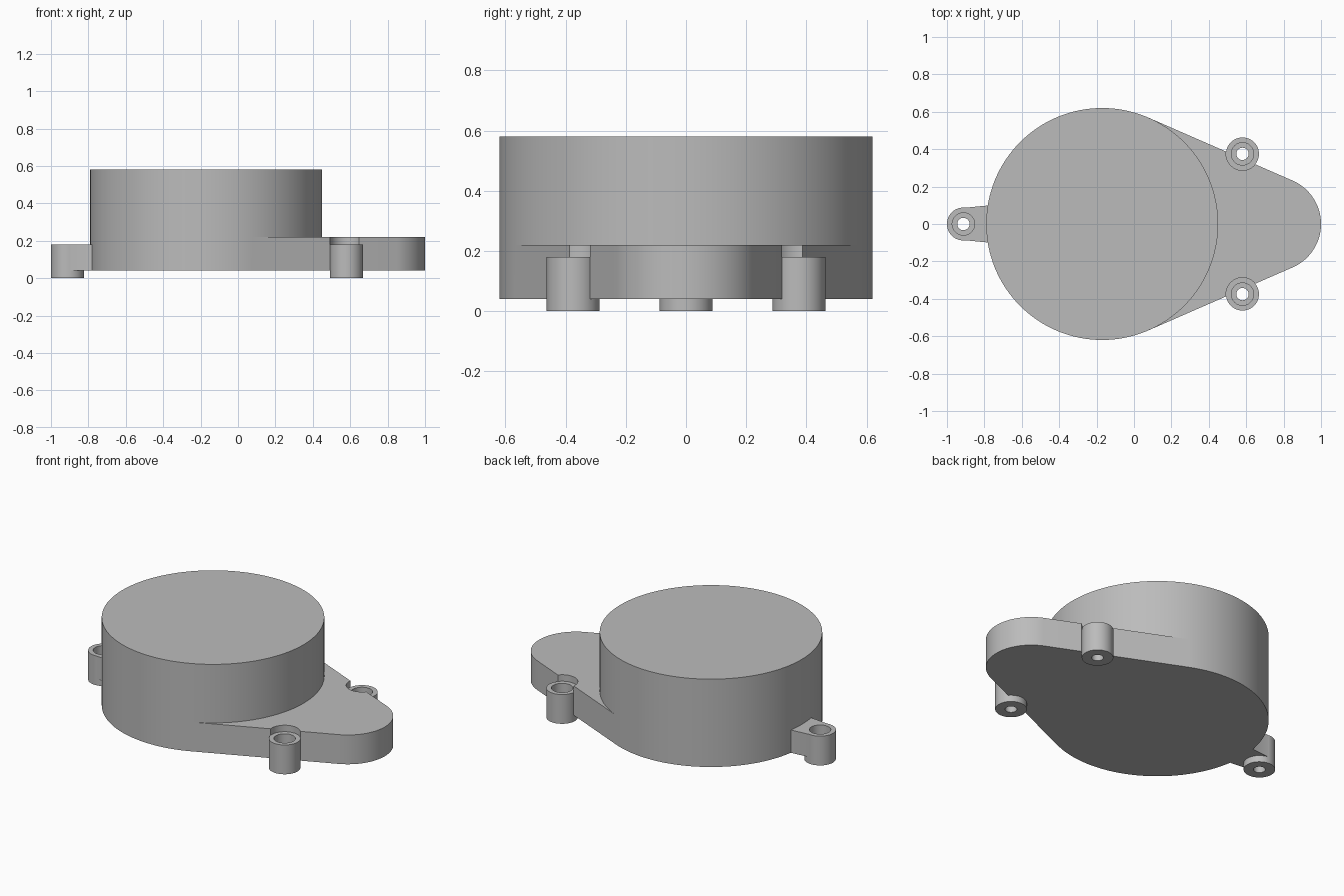
import bpy, bmesh
from math import pi, cos, sin, acos

if "Cube" in bpy.data.objects:
    bpy.data.objects.remove(bpy.data.objects["Cube"], do_unlink=True)

grey = bpy.data.materials.new("plain grey")
grey.use_nodes = True
colour = (0.5, 0.5, 0.5, 1)
grey.diffuse_color = colour
grey.node_tree.nodes["Principled BSDF"].inputs["Base Color"].default_value = colour


def arc(cx, cy, r, start, end, steps):
    return [(cx + r * cos(start + (end - start) * i / steps),
             cy + r * sin(start + (end - start) * i / steps)) for i in range(steps + 1)]


def prism(name, outline, z0, z1):
    """Extrude a counter-clockwise outline from z0 to z1."""
    bm = bmesh.new()
    base = bm.faces.new([bm.verts.new((x, y, z0)) for x, y in outline])
    top = bmesh.ops.extrude_face_region(bm, geom=[base], use_keep_orig=True)["geom"]
    for v in top:
        if isinstance(v, bmesh.types.BMVert):
            v.co.z = z1
    bmesh.ops.recalc_face_normals(bm, faces=bm.faces)
    mesh = bpy.data.meshes.new(name)
    bm.to_mesh(mesh)
    bm.free()
    mesh.materials.append(grey)
    obj = bpy.data.objects.new(name, mesh)
    bpy.context.collection.objects.link(obj)
    return obj


def cylinder(name, x, y, r, z0, z1, sides=48):
    return prism(name, arc(x, y, r, 0, 2 * pi, sides)[:-1], z0, z1)


def combine(target, tool, operation):
    mod = target.modifiers.new(operation, "BOOLEAN")
    mod.operation, mod.solver, mod.object = operation, "EXACT", tool
    bpy.context.view_layer.objects.active = target
    bpy.ops.object.modifier_apply(modifier=mod.name)
    bpy.data.objects.remove(tool, do_unlink=True)


# Main dimensions
drum_x, drum_r = -0.17, 0.62
nose_r = 0.253
nose_x = 1 - nose_r
floor, plate_top, boss_top = 0.04, 0.22, 0.18
boss_r = 0.088
bosses = [(-0.912, 0), (0.58, 0.375), (0.58, -0.375)]

# Round drum
housing = cylinder("housing", drum_x, 0, drum_r, floor, 0.58, 128)

# Flange plate tangent to the drum and the rounded nose
t = acos((drum_r - nose_r) / (nose_x - drum_x))
outline = arc(nose_x, 0, nose_r, -t, t, 40)
outline += [(drum_x + drum_r * cos(t), drum_r * sin(t)),
            (drum_x + drum_r * cos(t), -drum_r * sin(t))]
plate = prism("flange_plate", outline, floor, plate_top)

# Clearance above the two side bosses
for x, y in bosses[1:]:
    combine(plate, cylinder("clearance", x, y, boss_r, boss_top, 0.3), "DIFFERENCE")
combine(housing, plate, "UNION")

# Tab carrying the single boss
bx = bosses[0][0]
tab = prism("tab", [(bx, -0.086), (-0.7, -0.107), (-0.7, 0.107), (bx, 0.086)], floor, boss_top)
combine(housing, tab, "UNION")

# Screw bosses with counterbored holes
for x, y in bosses:
    combine(housing, cylinder("boss", x, y, boss_r, 0, boss_top), "UNION")
    combine(housing, cylinder("counterbore", x, y, 0.06, floor, 0.21), "DIFFERENCE")
    combine(housing, cylinder("screw_hole", x, y, 0.033, -0.1, 0.1, 32), "DIFFERENCE")

# Smooth curved walls, crisp edges
bpy.ops.object.select_all(action="DESELECT")
housing.select_set(True)
bpy.context.view_layer.objects.active = housing
bpy.ops.object.shade_smooth_by_angle(angle=pi / 6)
